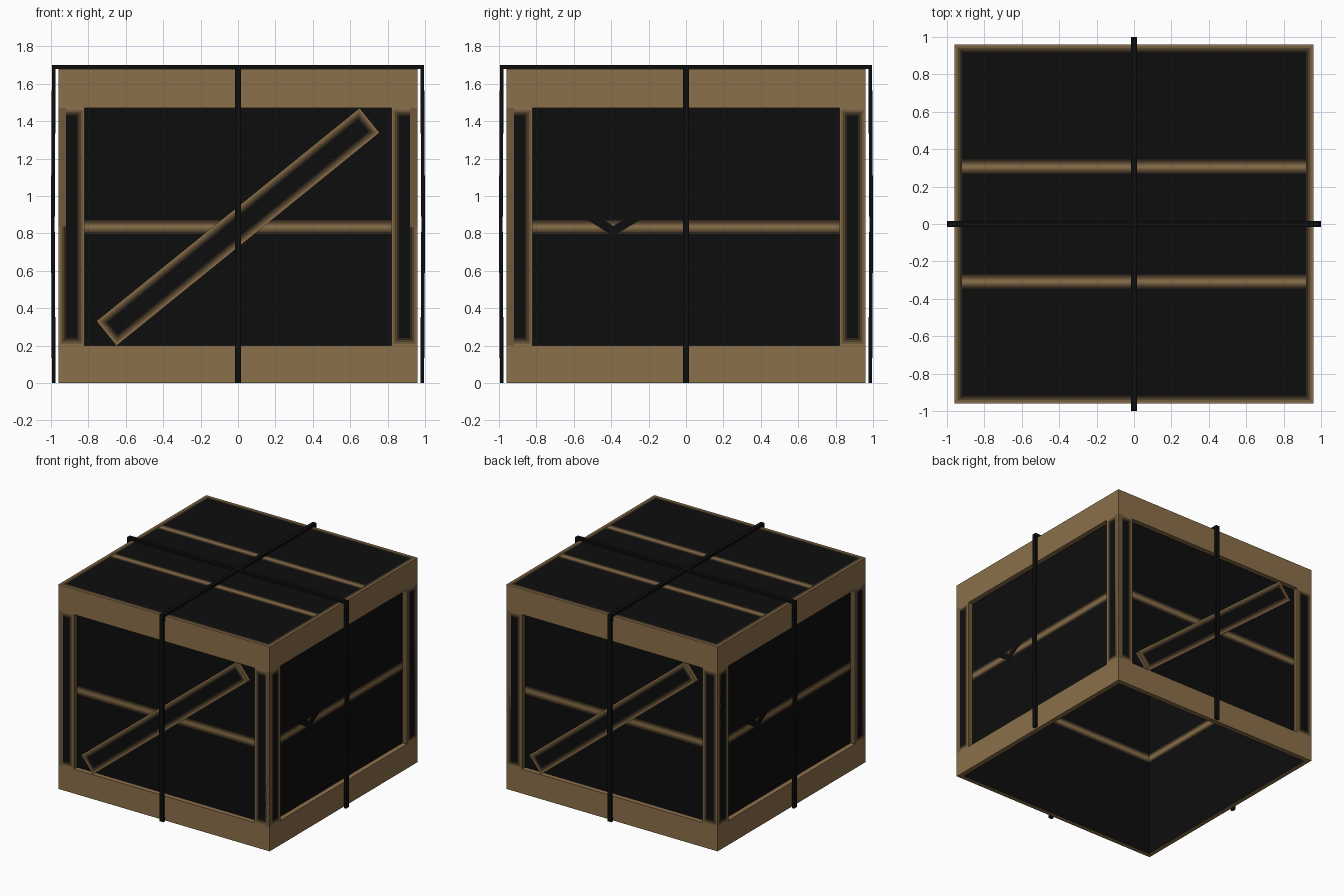
import bpy, bmesh, math
from mathutils import Matrix, Vector

if "Cube" in bpy.data.objects:
    bpy.data.objects.remove(bpy.data.objects["Cube"])

BROWN, DARK = (0.26, 0.162, 0.07), (0.004, 0.004, 0.004)

# Shades from bare wood edge (0) to blackened wood (4)
MATS = []
for i, f in enumerate((1.0, 0.6, 0.3, 0.1, 0.0)):
    m = bpy.data.materials.new("wood_shade_%d" % i)
    m.diffuse_color = tuple(d + (b - d) * f for b, d in zip(BROWN, DARK)) + (1,)
    m.use_nodes = True
    m.node_tree.nodes["Principled BSDF"].inputs["Base Color"].default_value = m.diffuse_color
    MATS.append(m)


def finish(name, bm, matrix):
    me = bpy.data.meshes.new(name)
    bm.to_mesh(me)
    bm.free()
    for m in MATS:
        me.materials.append(m)
    ob = bpy.data.objects.new(name, me)
    ob.matrix_world = matrix
    bpy.context.collection.objects.link(ob)
    return ob


def stacked_rings(name, rings, shades, matrix, cap=None):
    """Bridge a list of rectangles (half width, half height, depth) with shaded bands."""
    bm = bmesh.new()
    loops = [[bm.verts.new((sx * w, sy * h, d)) for sx, sy in ((-1, -1), (1, -1), (1, 1), (-1, 1))]
             for w, h, d in rings]
    for a, b, s in zip(loops, loops[1:], shades):
        for i in range(4):
            j = (i + 1) % 4
            bm.faces.new((a[i], a[j], b[j], b[i])).material_index = s
    if cap is not None:
        bm.faces.new(loops[-1]).material_index = cap
    return finish(name, bm, matrix)


def plank(name, w, h, t, matrix):
    """Board with worn edges fading to a dark centre."""
    rings = [(w / 2, h / 2, 0)] + [(w / 2 - i, h / 2 - i, t) for i in (0, .01, .02, .03, .04)]
    stacked_rings(name, rings, (1, 0, 1, 2, 3), matrix, 4)


def boarded_sheet(name, w, h, seams, matrix):
    """Flat sheet with worn stripes along the seams between boards."""
    bm = bmesh.new()
    cuts, shades = [0], [4]
    for s in seams:
        cuts += [s + o for o in (-.037, -.028, -.019, -.009, .009, .019, .028, .037)]
        shades += [3, 2, 1, 0, 1, 2, 3, 4]
    cuts.append(h)
    rows = [[bm.verts.new((x, c, 0)) for x in (-w / 2, w / 2)] for c in cuts]
    for a, b, s in zip(rows, rows[1:], shades):
        bm.faces.new((a[0], a[1], b[1], b[0])).material_index = s
    finish(name, bm, matrix)


def prism(name, pts, t, shade, matrix):
    bm = bmesh.new()
    face = bm.faces.new([bm.verts.new((x, y, -t / 2)) for x, y in pts])
    top = bmesh.ops.extrude_face_region(bm, geom=[face])["geom"]
    bmesh.ops.translate(bm, vec=Vector((0, 0, t)), verts=[v for v in top if isinstance(v, bmesh.types.BMVert)])
    bmesh.ops.recalc_face_normals(bm, faces=bm.faces)
    for f in bm.faces:
        f.material_index = shade
    finish(name, bm, matrix)


OUT, IN, TOP = 0.96, 0.92, 1.68
T = Matrix.Translation
UPRIGHT = Matrix.Rotation(math.pi / 2, 4, 'X')   # local xy to xz, local z to -y

# Top and bottom rail rings
for name, z0, z1 in (("bottom_rail", 0, 0.2), ("top_rail", 1.47, TOP)):
    stacked_rings(name, [(IN, IN, z0), (OUT, OUT, z0), (OUT, OUT, z1)], (0, 0), Matrix())
stacked_rings("bottom_rail_ledge", [(OUT, OUT, 0.2), (IN, IN, 0.2)], (0,), Matrix())
stacked_rings("top_rail_rim", [(OUT - i, OUT - i, TOP) for i in (0, .01, .02, .03, .04)],
              (0, 1, 2, 3), Matrix())

# Lid boards
boarded_sheet("lid", 2 * IN, 2 * IN, (0.613, 1.227), T((0, -IN, TOP)))

for k, side in enumerate(("front", "right", "back", "left")):
    turn = Matrix.Rotation(k * math.pi / 2, 4, 'Z')
    base = turn @ T((0, -IN, 0)) @ UPRIGHT
    # Recessed wall boards and corner posts
    boarded_sheet(side + "_wall", 2 * IN, TOP, (0.835,), base)
    for s in (-1, 1):
        plank(side + "_post", 0.14, 1.27, OUT - IN, base @ T((s * 0.89, 0.835, 0)))
    if k % 2 == 0:
        # Diagonal brace on front and back
        plank(side + "_brace", 1.81, 0.17, 0.035,
              base @ T((0, 0.835, 0)) @ Matrix.Rotation(math.radians(39), 4, 'Z'))
    else:
        # Dark notch mark on the side seams
        prism(side + "_notch", [(-.53, .875), (-.39, .785), (-.24, .875), (-.33, .875), (-.39, .84), (-.44, .875)],
              0.006, 4, base)

# Two straps over the crate
for k, name in enumerate(("strap_across", "strap_lengthwise")):
    half = [(.995, 0), (1, .85), (.995, 1.7)]
    inner = [(.975, 1.68), (.98, .85), (.975, 0)]
    pts = half + [(-x, z) for x, z in reversed(half)] + [(-x, z) for x, z in reversed(inner)] + inner
    prism(name, pts, 0.034, 4, Matrix.Rotation(k * math.pi / 2, 4, 'Z') @ UPRIGHT)
